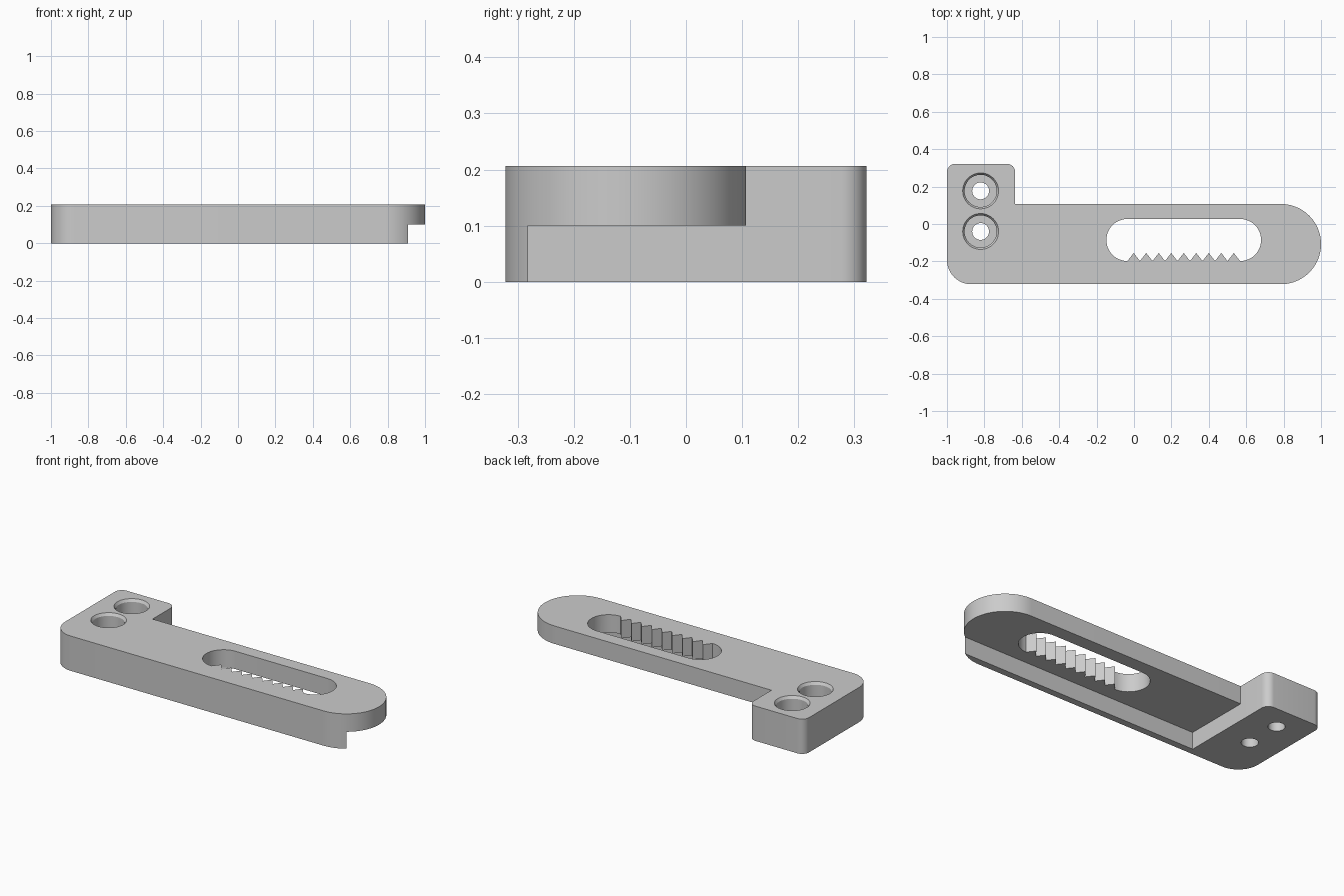
import bpy, bmesh, math
from mathutils import Vector

cube = bpy.data.objects.get("Cube")
if cube:
    bpy.data.objects.remove(cube, do_unlink=True)

HEIGHT, STEP = 0.206, 0.1
FRONT, ARM_BACK, BACK = -0.322, 0.107, 0.322
BLOCK_X = -0.635

grey = bpy.data.materials.new("plain grey")
grey.use_nodes = True
colour = (0.6, 0.6, 0.6, 1)
grey.diffuse_color = colour
grey.node_tree.nodes["Principled BSDF"].inputs["Base Color"].default_value = colour


def arc(cx, cy, r, start, end, steps):
    """Points on an arc, angles in degrees."""
    angles = [math.radians(start + (end - start) * i / steps) for i in range(steps + 1)]
    return [(cx + r * math.cos(a), cy + r * math.sin(a)) for a in angles]


def make_object(name, bm):
    bmesh.ops.recalc_face_normals(bm, faces=bm.faces)
    mesh = bpy.data.meshes.new(name)
    bm.to_mesh(mesh)
    bm.free()
    mesh.materials.append(grey)
    obj = bpy.data.objects.new(name, mesh)
    bpy.context.collection.objects.link(obj)
    return obj


def prism(name, outline, z0, z1):
    bm = bmesh.new()
    face = bm.faces.new([bm.verts.new((x, y, z0)) for x, y in outline])
    top = bmesh.ops.extrude_face_region(bm, geom=[face])["geom"]
    verts = [v for v in top if isinstance(v, bmesh.types.BMVert)]
    bmesh.ops.translate(bm, verts=verts, vec=(0, 0, z1 - z0))
    return make_object(name, bm)


def turned(name, x, y, profile, sides=48):
    """Stack of rings given as (radius, height), capped at both ends."""
    bm = bmesh.new()
    rings = []
    for r, z in profile:
        circle = arc(x, y, r, 0, 360, sides)[:-1]
        rings.append([bm.verts.new((px, py, z)) for px, py in circle])
    for low, high in zip(rings, rings[1:]):
        for i in range(sides):
            j = (i + 1) % sides
            bm.faces.new((low[i], low[j], high[j], high[i]))
    bm.faces.new(rings[0])
    bm.faces.new(rings[-1])
    return make_object(name, bm)


# Plan outline: long arm with a round end and a mounting block at the left
radius = (ARM_BACK - FRONT) / 2
outline = arc(1 - radius, FRONT + radius, radius, -90, 90, 48)
outline += [(BLOCK_X, ARM_BACK)]
outline += arc(BLOCK_X - 0.045, BACK - 0.045, 0.045, 0, 90, 10)
outline += arc(-0.955, BACK - 0.045, 0.045, 90, 180, 10)
outline += arc(-0.87, FRONT + 0.13, 0.13, 180, 270, 16)
bracket = prism("slotted_bracket", outline, 0, HEIGHT)

# Recess under the arm, leaving a lip along the front
recess = [(BLOCK_X, -0.282), (1.2, -0.282), (1.2, 0.5), (BLOCK_X, 0.5)]
cutters = [prism("recess_cutter", recess, -0.1, STEP)]

# Long slot with a row of teeth on its front side
left, right, mid, slot_r = -0.035, 0.567, -0.0855, 0.1125
teeth = 9
pitch = (right - left) / teeth
slot = arc(right, mid, slot_r, -90, 90, 24) + arc(left, mid, slot_r, 90, 270, 24)
for i in range(teeth):
    slot.append((left + (i + 0.5) * pitch, -0.155))
    if i < teeth - 1:
        slot.append((left + (i + 1) * pitch, mid - slot_r))
cutters.append(prism("slot_cutter", slot, -0.1, HEIGHT + 0.1))

# Two counterbored screw holes with a chamfered rim
hole_profile = [(0.045, -0.1), (0.045, STEP), (0.086, STEP), (0.086, HEIGHT - 0.015),
                (0.096, HEIGHT), (0.096, HEIGHT + 0.1)]
for y in (0.177, -0.04):
    cutters.append(turned("screw_hole_cutter", -0.82, y, hole_profile))

# Cut everything, then drop the cutters
bpy.context.view_layer.objects.active = bracket
bracket.select_set(True)
for cutter in cutters:
    cutter.hide_render = True
    cut = bracket.modifiers.new("cut", "BOOLEAN")
    cut.operation = "DIFFERENCE"
    cut.solver = "EXACT"
    cut.object = cutter
    bpy.ops.object.modifier_apply(modifier=cut.name)
    bpy.data.objects.remove(cutter, do_unlink=True)
bpy.ops.object.shade_smooth_by_angle(angle=math.radians(25))
